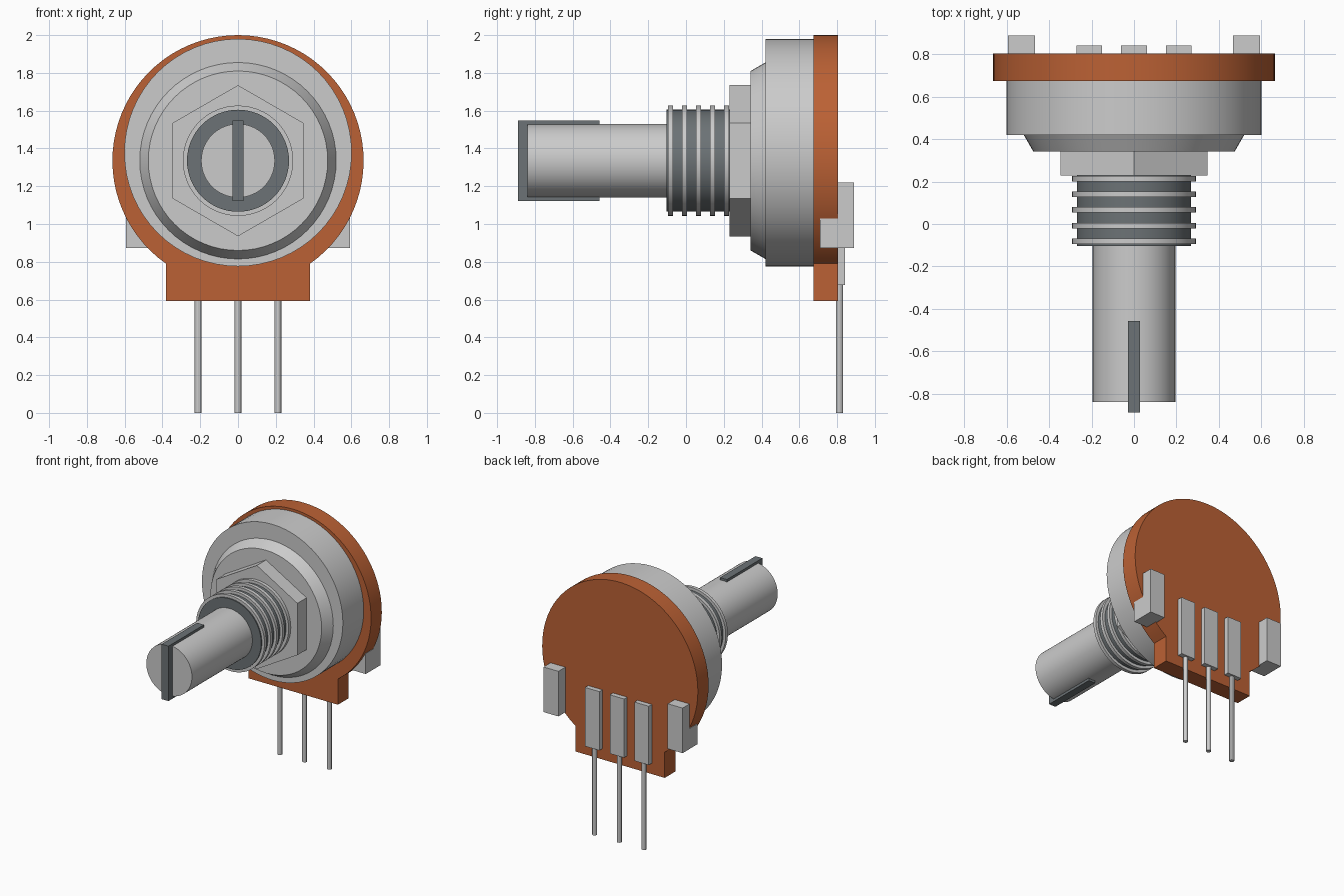
import bpy, bmesh, math

if "Cube" in bpy.data.objects:
    bpy.data.objects.remove(bpy.data.objects["Cube"])

AXIS = 1.335  # height of the shaft axis


def material(name, rgb):
    m = bpy.data.materials.new(name)
    m.diffuse_color = (*rgb, 1)
    m.use_nodes = True
    m.node_tree.nodes["Principled BSDF"].inputs["Base Color"].default_value = m.diffuse_color
    return m


brown = material("brown_board", (0.50, 0.12, 0.035))
dark = material("dark_grey", (0.15, 0.17, 0.18))


def finish(ob, name, mat=None, smooth=False):
    ob.name = ob.data.name = name
    if mat:
        ob.data.materials.append(mat)
    if smooth:
        bpy.ops.object.shade_smooth_by_angle(angle=math.radians(30))
    return ob


def disc(name, y0, y1, r0, r1=None, z=AXIS, sides=64, mat=None):
    """Cylinder or cone along y; r0 is the radius at y0 (front), r1 at y1."""
    # local +z is turned to -y, so the bottom of the cone lies at the back
    bpy.ops.mesh.primitive_cone_add(
        vertices=sides, radius1=r0 if r1 is None else r1, radius2=r0, depth=y1 - y0,
        location=(0, (y0 + y1) / 2, z), rotation=(math.pi / 2, 0, 0))
    return finish(bpy.context.object, name, mat, sides > 8)


def box(name, x0, x1, y0, y1, z0, z1, mat=None):
    bpy.ops.mesh.primitive_cube_add(size=1, location=((x0 + x1) / 2, (y0 + y1) / 2, (z0 + z1) / 2))
    ob = bpy.context.object
    ob.scale = (x1 - x0, y1 - y0, z1 - z0)
    bpy.ops.object.transform_apply(location=False, rotation=False, scale=True)
    return finish(ob, name, mat)


def prism(name, points, axis, a, b, mat=None, smooth=False):
    """Extrude a closed outline along x (points are y, z) or y (points are x, z)."""
    bm = bmesh.new()
    place = (lambda p: (a, *p)) if axis == "x" else (lambda p: (p[0], a, p[1]))
    face = bm.faces.new([bm.verts.new(place(p)) for p in points])
    ext = bmesh.ops.extrude_face_region(bm, geom=[face])
    verts = [g for g in ext["geom"] if isinstance(g, bmesh.types.BMVert)]
    move = (b - a, 0, 0) if axis == "x" else (0, b - a, 0)
    bmesh.ops.translate(bm, verts=verts, vec=move)
    bmesh.ops.recalc_face_normals(bm, faces=bm.faces)
    me = bpy.data.meshes.new(name)
    bm.to_mesh(me)
    bm.free()
    ob = bpy.data.objects.new(name, me)
    bpy.context.collection.objects.link(ob)
    bpy.ops.object.select_all(action="DESELECT")
    ob.select_set(True)
    bpy.context.view_layer.objects.active = ob
    return finish(ob, name, mat, smooth)


# Circuit board: round outline running into a square tab
R, TAB = 0.665, 0.382
start = -math.acos(TAB / R)
sweep = math.pi - 2 * start
outline = [(R * math.cos(start + sweep * i / 64), AXIS + R * math.sin(start + sweep * i / 64))
           for i in range(65)]
outline += [(-TAB, 0.592), (TAB, 0.592)]
prism("circuit_board", outline, "y", 0.674, 0.805, brown, True)

# Metal can, slightly above the shaft axis, with a sloped collar
disc("can_body", 0.42, 0.674, 0.602, z=1.378)
disc("sloped_collar", 0.342, 0.42, 0.475, 0.52)

# Hex nut, points up and down
nut = [(0.4 * math.sin(i * math.pi / 3), AXIS + 0.4 * math.cos(i * math.pi / 3)) for i in range(6)]
prism("hex_nut", nut, "y", 0.23, 0.342)

# Threaded bushing: dark core with raised rings
disc("bushing_core", -0.103, 0.23, 0.27, mat=dark)
for i in range(5):
    y = -0.081 + i * 0.0738
    disc(f"thread_ring_{i + 1}", y - 0.013, y + 0.013, 0.292)

# Shaft with its dark screwdriver slot
disc("shaft", -0.84, -0.103, 0.195)
box("shaft_slot", -0.029, 0.029, -0.89, -0.457, AXIS - 0.212, AXIS + 0.212, dark)

# Three terminals: flat pad on the back of the board and a round pin
for i, x in enumerate((-0.211, 0, 0.211)):
    box(f"terminal_pad_{i + 1}", x - 0.061, x + 0.061, 0.80, 0.843, 0.676, 1.13)
    bpy.ops.mesh.primitive_cylinder_add(vertices=12, radius=0.018, depth=0.70,
                                        location=(x, 0.813, 0.35))
    finish(bpy.context.object, f"terminal_pin_{i + 1}", smooth=True)

# L-shaped clips gripping the board on each side
clip = [(0.71, 0.872), (0.89, 0.872), (0.89, 1.22), (0.805, 1.22), (0.805, 1.03), (0.71, 1.03)]
for side, s in (("left", -1), ("right", 1)):
    prism(f"{side}_clip", clip, "x", s * 0.467, s * 0.594)
